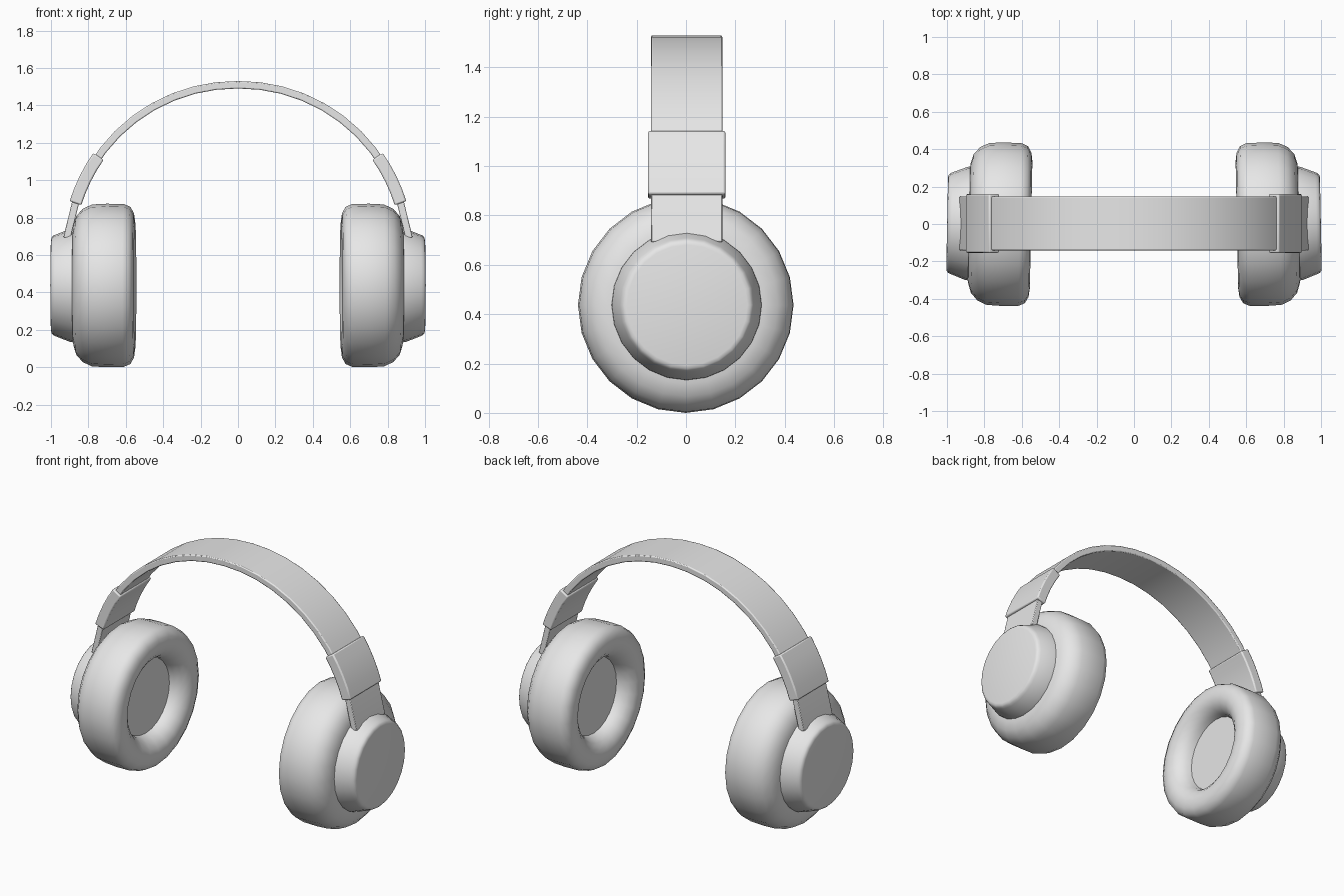
import bpy, bmesh, math
from mathutils import Vector, Matrix

if "Cube" in bpy.data.objects:
    bpy.data.objects.remove(bpy.data.objects["Cube"], do_unlink=True)

GREY = (0.8, 0.8, 0.8, 1)
mat = bpy.data.materials.new("plain grey")
mat.use_nodes = True
mat.diffuse_color = GREY
mat.node_tree.nodes["Principled BSDF"].inputs["Base Color"].default_value = GREY

CUP_Z = 0.437
ARC_Z = 0.652
BAND_Y = 0.003


def finish(bm, name, bevel=0, smooth=35):
    bmesh.ops.recalc_face_normals(bm, faces=bm.faces)
    me = bpy.data.meshes.new(name)
    bm.to_mesh(me)
    bm.free()
    me.materials.append(mat)
    ob = bpy.data.objects.new(name, me)
    bpy.context.collection.objects.link(ob)
    if bevel:
        mod = ob.modifiers.new("soft edges", "BEVEL")
        mod.width = bevel
        mod.segments = 2
        mod.limit_method = "ANGLE"
        mod.angle_limit = math.radians(50)
    bpy.ops.object.select_all(action="DESELECT")
    ob.select_set(True)
    bpy.context.view_layer.objects.active = ob
    bpy.ops.object.shade_smooth_by_angle(angle=math.radians(smooth))
    return ob


def lathe(name, profile, side, sides=24):
    """Turn an (x, radius) profile around the ear axis."""
    bm = bmesh.new()
    vs = [bm.verts.new((x, 0, r)) for x, r in profile]
    edges = [bm.edges.new(p) for p in zip(vs, vs[1:])]
    bmesh.ops.spin(bm, geom=vs + edges, cent=(0, 0, 0), axis=(1, 0, 0),
                   angle=math.tau, steps=sides, use_duplicate=False)
    bmesh.ops.remove_doubles(bm, verts=bm.verts, dist=0.0005)
    # slight toe-out of each cup
    pivot = Vector((0.75, 0, 0))
    turn = Matrix.Translation(pivot) @ Matrix.Rotation(0.02, 4, "Z") @ Matrix.Translation(-pivot)
    bm.transform(Matrix.Translation((0, 0, CUP_Z)) @ turn)
    if side < 0:
        bm.transform(Matrix.Scale(-1, 4, (1, 0, 0)))
    return finish(bm, name, smooth=42)


def strap(name, path, thick, half_width, bevel):
    """Sweep a flat rectangle along an (x, z) path."""
    bm = bmesh.new()
    rings = []
    for i, p in enumerate(path):
        t = (path[min(i + 1, len(path) - 1)] - path[max(i - 1, 0)]).normalized()
        n = Vector((-t.y, t.x)) * thick / 2
        rings.append([bm.verts.new((q.x, BAND_Y + y, q.y)) for q, y in
                      ((p + n, -half_width), (p + n, half_width),
                       (p - n, half_width), (p - n, -half_width))])
    for a, b in zip(rings, rings[1:]):
        for k in range(4):
            m = (k + 1) % 4
            bm.faces.new((a[k], a[m], b[m], b[k]))
    bm.faces.new(rings[0])
    bm.faces.new(rings[-1])
    return finish(bm, name, bevel)


def arc_point(deg):
    """Point on the headband centreline, measured from the crown."""
    r = 0.858 + 0.04 * (abs(deg) / 76) ** 1.5
    a = math.radians(deg)
    return Vector((r * math.sin(a), ARC_Z + r * math.cos(a)))


def arc(start, end, steps):
    return [arc_point(start + (end - start) * i / steps) for i in range(steps + 1)]


# Headband
strap("headband", arc(-63, 63, 16), 0.04, 0.144, 0.006)

cushion_profile = [(0.65, 0), (0.65, 0.235), (0.62, 0.243), (0.585, 0.265),
                   (0.56, 0.30), (0.55, 0.34), (0.556, 0.385), (0.575, 0.42),
                   (0.61, 0.435), (0.70, 0.437), (0.78, 0.433), (0.83, 0.41),
                   (0.865, 0.37), (0.88, 0.32), (0.885, 0.27), (0.885, 0)]
cap_profile = [(0.87, 0.305), (0.895, 0.303), (0.975, 0.272), (0.988, 0.266),
               (0.996, 0.257), (0.999, 0.244), (0.999, 0)]

for side, label in ((1, "left"), (-1, "right")):
    # Ear cup
    lathe(label + "_ear_cushion", cushion_profile, side)
    lathe(label + "_outer_cap", cap_profile, side)
    # Size adjuster sleeve and the arm below it
    strap(label + "_adjuster_sleeve", arc(57.5 * side, 75.5 * side, 4), 0.066, 0.157, 0.008)
    arm = [arc_point(72 * side), arc_point(76 * side), Vector((0.915 * side, 0.69))]
    strap(label + "_arm", arm, 0.038, 0.144, 0.004)
